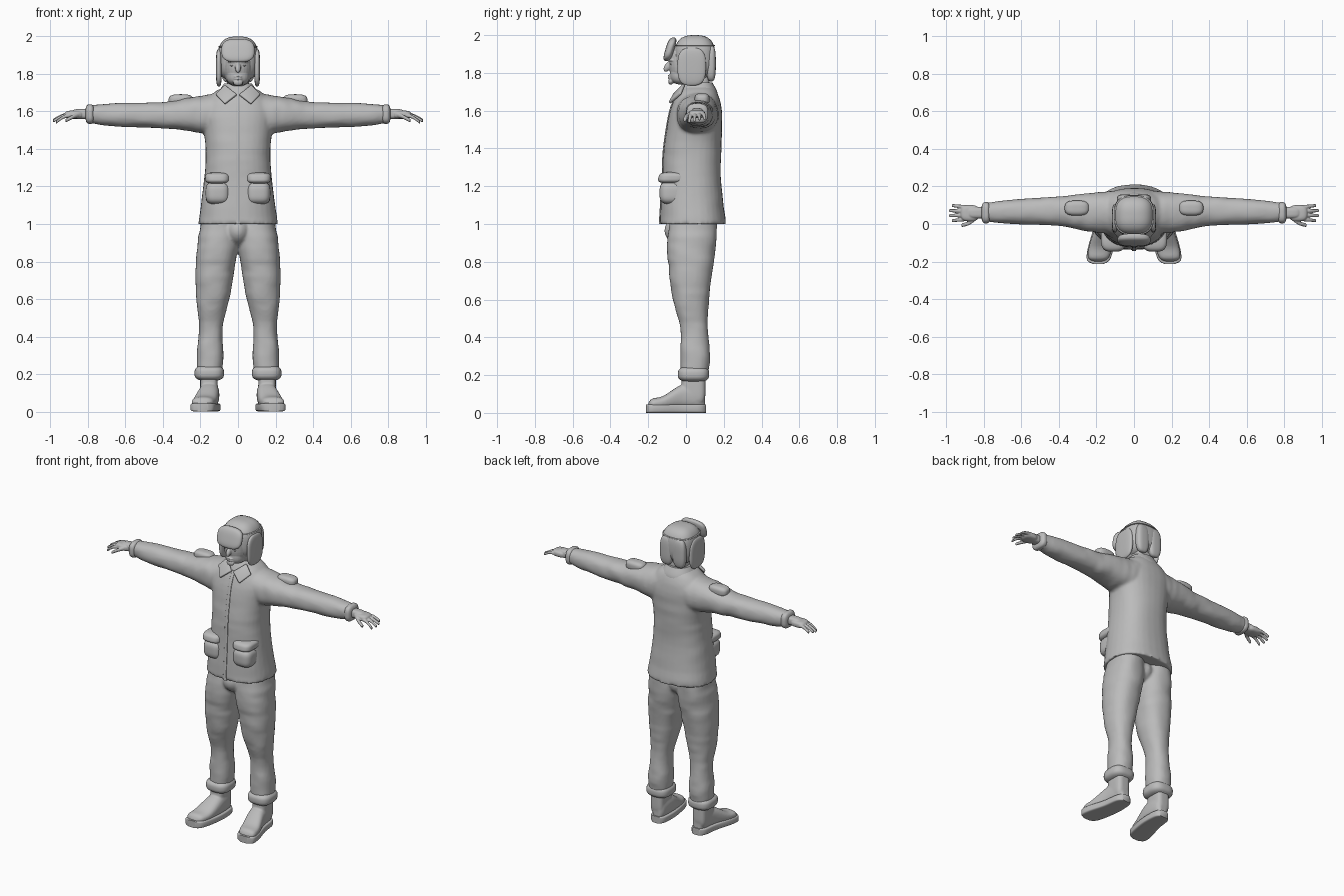
import bpy, bmesh, math
from mathutils import Vector, noise

if "Cube" in bpy.data.objects:
    bpy.data.objects.remove(bpy.data.objects["Cube"], do_unlink=True)

GREY = (.5, .5, .5, 1)
SIDES = (("left_", 1), ("right_", -1))
clay = bpy.data.materials.new("plain_grey")
clay.use_nodes = True
clay.diffuse_color = GREY
shader = clay.node_tree.nodes["Principled BSDF"]
shader.inputs["Base Color"].default_value = GREY
shader.inputs["Roughness"].default_value = .8


def spline(rows, steps=5):
    """Catmull-Rom interpolation through the rows."""
    smooth = []
    last = len(rows) - 1
    for i in range(last):
        before, start, end, after = (Vector(rows[min(max(k, 0), last)])
                                     for k in range(i - 1, i + 3))
        leave, arrive = (end - before) / 2, (after - start) / 2
        for step in range(steps):
            t = step / steps
            ease = t * t * (3 - 2 * t)
            smooth.append(start.lerp(end, ease) + leave * t * (1 - t) ** 2
                          - arrive * t * t * (1 - t))
    return smooth + [Vector(rows[last])]


def loft(bm, axis, rows, flip=1, power=2.3, fold=0, sides=32):
    """Skin of superellipse rings, each given by its place on the axis and its bounds."""
    rings = []
    for place, left, right, near, far in spline(rows):
        ring = []
        for k in range(sides):
            angle = math.tau * k / sides
            c, s = math.cos(angle), math.sin(angle)
            u = math.copysign(abs(c) ** (2 / power), c) / 2
            v = math.copysign(abs(s) ** (2 / power), s) / 2
            bump = 1 + fold * noise.noise(Vector((place * 20, c, s)))
            a = (left + right) / 2 + (right - left) * u * bump
            b = (near + far) / 2 + (far - near) * v * bump
            x, y, z = {"x": (place, a, b), "y": (a, place, b), "z": (a, b, place)}[axis]
            ring.append(bm.verts.new((x * flip, y, z)))
        rings.append(ring)
    for low, high in zip(rings, rings[1:]):
        for k in range(sides):
            n = (k + 1) % sides
            bm.faces.new((low[k], low[n], high[n], high[k]))
    bm.faces.new(rings[0])
    bm.faces.new(rings[-1])


def blob(bm, centre, size, flip=1, power=2, lean=0):
    """Rounded form with half sizes; a higher power is boxier, lean tips the top back."""
    made = bmesh.ops.create_uvsphere(bm, u_segments=32, v_segments=20, radius=1)
    for vert in made["verts"]:
        norm = sum(abs(c) ** power for c in vert.co) ** (1 / power)
        x, y, z = (c / norm * half for c, half in zip(vert.co, size))
        vert.co = Vector((x, y + z * lean, z)) + Vector(centre)
        vert.co.x *= flip


def finish(name, bm, voxel=0, rounds=4):
    """Turn the mesh into an object; a voxel size blends its forms into one skin."""
    bmesh.ops.recalc_face_normals(bm, faces=bm.faces)
    mesh = bpy.data.meshes.new(name)
    bm.to_mesh(mesh)
    bm.free()
    mesh.materials.append(clay)
    obj = bpy.data.objects.new(name, mesh)
    bpy.context.collection.objects.link(obj)
    bpy.ops.object.select_all(action="DESELECT")
    obj.select_set(True)
    bpy.context.view_layer.objects.active = obj
    bpy.ops.object.shade_smooth_by_angle(angle=math.radians(50))
    if voxel:
        blend = obj.modifiers.new("blend", "REMESH")
        blend.mode = "VOXEL"
        blend.voxel_size = voxel
        blend.use_smooth_shade = True
        soften = obj.modifiers.new("soften", "SMOOTH")
        soften.factor = .5
        soften.iterations = rounds
    return obj


def loft_part(name, axis, rows, **options):
    bm = bmesh.new()
    loft(bm, axis, rows, **options)
    finish(name, bm)


def blob_part(name, centre, size, **options):
    """A single form on the middle line, or a left and right pair."""
    for side, flip in SIDES if centre[0] else (("", 1),):
        bm = bmesh.new()
        blob(bm, centre, size, flip, **options)
        finish(side + name, bm)


def symmetric(rows):
    return [(z, -half, half, front, back) for z, half, front, back in rows]


# Jacket: body and sleeves blended together
body = [(1, .212, -.14, .212), (1.25, .18, -.125, .184), (1.4, .173, -.118, .188),
        (1.6, .19, -.085, .19), (1.69, .14, -.045, .167), (1.73, .08, -.01, .14)]
sleeve = [(.1, -.05, .175, 1.46, 1.7), (.22, -.045, .167, 1.49, 1.68),
          (.4, -.01, .147, 1.51, 1.65), (.65, 0, .13, 1.52, 1.645), (.81, .015, .11, 1.54, 1.63)]
bm = bmesh.new()
loft(bm, "z", symmetric(body), power=2.4, fold=.02)
for side, flip in SIDES:
    loft(bm, "x", sleeve, flip, fold=.07)
finish("jacket", bm, voxel=.01)

# Front placket follows the jacket front
loft_part("front_placket", "z", [(z, -.012, .012, front - .004, front + .03)
                                 for z, half, front, back in body[:-1]], power=5)

# Collar stand and wings
loft_part("collar_stand", "z", symmetric([(1.65, .115, -.06, .17), (1.7, .105, -.04, .165),
                                          (1.748, .075, -.01, .14)]))
for side, flip in SIDES:
    bm = bmesh.new()
    wing = [(.006, -.06, 1.69), (.07, -.088, 1.64), (.118, -.03, 1.69), (.07, -.01, 1.74)]
    bm.faces.new([bm.verts.new((x * flip, y, z)) for x, y, z in wing])
    obj = finish(side + "collar_wing", bm)
    thick = obj.modifiers.new("thickness", "SOLIDIFY")
    thick.thickness = .016
    thick.offset = 0
    edge = obj.modifiers.new("rounding", "BEVEL")
    edge.width = .005
    edge.segments = 2

# Pockets, flaps, shoulder tabs and sleeve ends
blob_part("pocket", (.108, -.07, 1.165), (.065, .07, .06), power=3.5)
blob_part("pocket_flap", (.11, -.07, 1.245), (.066, .076, .03), power=3.5, lean=.2)
blob_part("shoulder_tab", (.305, .085, 1.66), (.065, .04, .032), power=3)
blob_part("sleeve_cuff", (.79, .06, 1.586), (.024, .057, .052), power=3)

# Trousers: legs and hips blended together
leg = [(1.05, .01, .19, -.08, .165), (.9, 0, .215, -.1, .16), (.75, .02, .227, -.09, .14),
       (.6, .046, .222, -.07, .122), (.45, .082, .208, -.03, .115), (.3, .078, .22, -.03, .128),
       (.17, .088, .217, -.024, .11)]
bm = bmesh.new()
blob(bm, (0, .015, .965), (.08, .13, .09))
for side, flip in SIDES:
    loft(bm, "z", leg, flip, fold=.05)
finish("trousers", bm, voxel=.009)
blob_part("trouser_cuff", (.153, .04, .205), (.079, .083, .042), power=3)

# Boots: one outline of inner, outer and top gives both the upper and the sole
outline = [(.1, .125, .17, .1), (.07, .105, .195, .15), (-.02, .1, .21, .15),
           (-.12, .115, .24, .09), (-.18, .135, .245, .075), (-.2, .165, .215, .05)]
for side, flip in SIDES:
    bm = bmesh.new()
    loft(bm, "y", [(y, inner, outer, .02, top) for y, inner, outer, top in outline],
         flip, power=2.5)
    blob(bm, (.155, .04, .14), (.047, .063, .1), flip, power=4)
    finish(side + "boot", bm, voxel=.006)
    loft_part(side + "boot_sole", "y", [(y * 1.06, inner - .006, outer + .006, 0, .045)
                                        for y, inner, outer, top in outline],
              flip=flip, power=6)

# Hands with a fan of four fingers and a thumb
def finger(bm, path, radius, flip):
    rows = []
    for k, (x, y, z) in enumerate(path):
        r = radius * (1 - k / 8)
        rows.append((x, y - r, y + r, z - r, z + r))
    loft(bm, "x", rows, flip, sides=12)


for side, flip in SIDES:
    bm = bmesh.new()
    blob(bm, (.83, .06, 1.587), (.06, .031, .027), flip, power=3)
    blob(bm, (.875, .058, 1.583), (.05, .043, .022), flip, power=3)
    for k in range(4):
        spread = k - 1.5
        tip = Vector((.988 - .008 * spread ** 2, .058 + .027 * spread, 1.542 + .006 * k))
        base = Vector((.89, .058 + .021 * spread, 1.58))
        knuckle = base.lerp(tip, .5) + Vector((0, 0, .01))
        finger(bm, [base, knuckle, tip], .011, flip)
    finger(bm, [(.84, .035, 1.585), (.88, .005, 1.572), (.92, -.007, 1.55)], .013, flip)
    finish(side + "hand", bm, voxel=.0035, rounds=2)

# Head with neck, jaw, nose, brow, lips and chin
bm = bmesh.new()
blob(bm, (0, .02, 1.85), (.081, .11, .12), power=2.3)
blob(bm, (0, -.02, 1.79), (.063, .065, .052), power=2.5)
blob(bm, (0, .065, 1.72), (.06, .06, .1), power=4)
blob(bm, (0, -.096, 1.834), (.015, .02, .028), lean=.4)
blob(bm, (0, -.07, 1.867), (.057, .025, .012))
blob(bm, (0, -.08, 1.755), (.026, .014, .018))
for z in (1.774, 1.786):
    blob(bm, (0, -.08, z), (.023, .016, .006))
finish("head", bm, voxel=.0035, rounds=3)
blob_part("eye", (.031, -.07, 1.845), (.013, .016, .007))

# Winter cap: crown, seam, turned-up brim, ear and neck flaps
blob_part("cap_crown", (0, .047, 1.88), (.108, .108, .12), power=2.8)
blob_part("cap_seam", (0, .047, 1.945), (.106, .106, .006), power=2.8)
blob_part("cap_brim", (0, -.085, 1.925), (.088, .024, .062), power=3, lean=.3)
blob_part("ear_flap", (.102, .03, 1.833), (.016, .075, .1), power=3)
blob_part("neck_flap", (.047, .133, 1.85), (.044, .025, .095), power=3)
